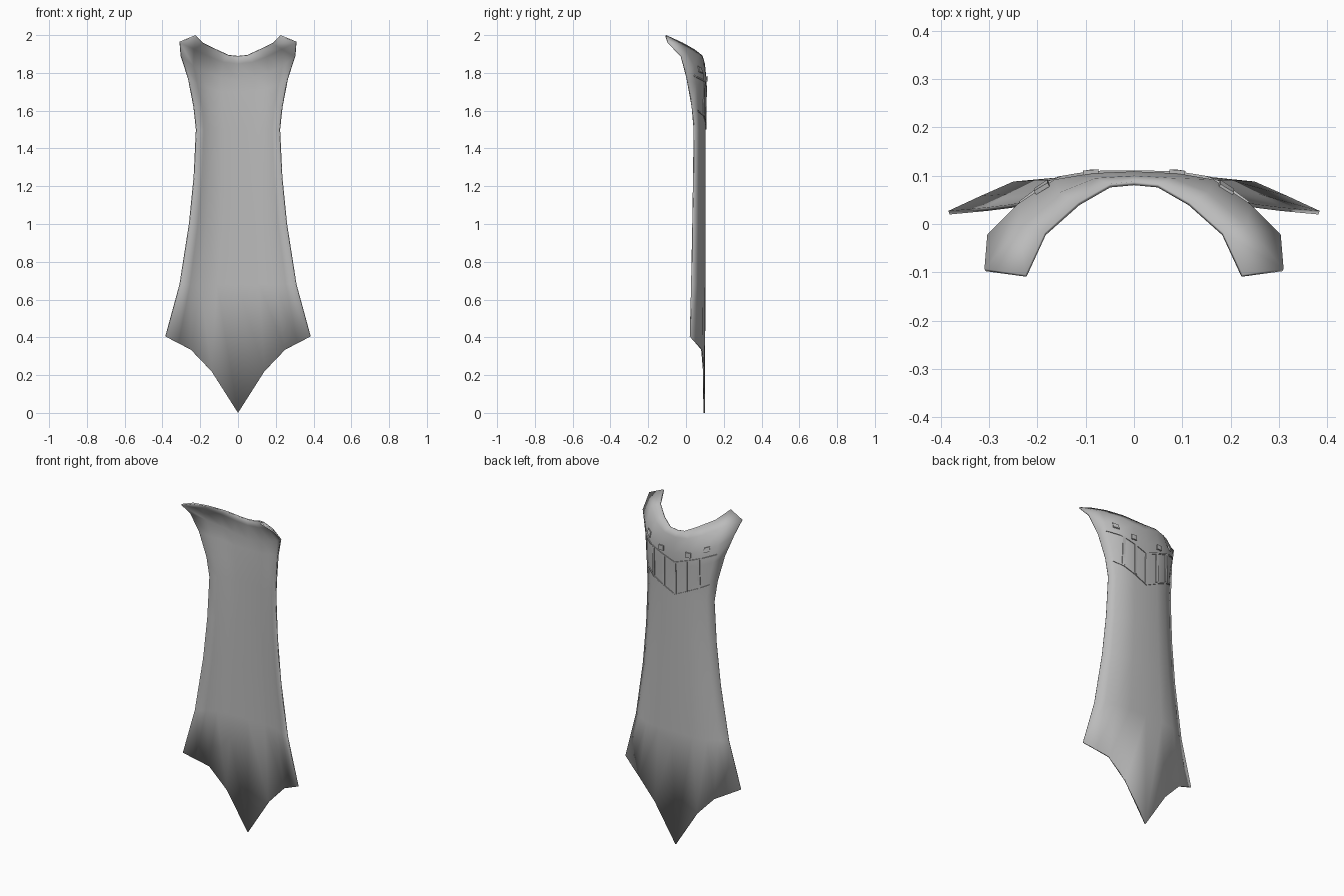
import bpy, bmesh
from mathutils import Vector
from mathutils.bvhtree import BVHTree

if "Cube" in bpy.data.objects:
    bpy.data.objects.remove(bpy.data.objects["Cube"])

grey = bpy.data.materials.new("cloth grey")
grey.diffuse_color = (0.5, 0.5, 0.5, 1)
grey.use_nodes = True
grey.node_tree.nodes["Principled BSDF"].inputs["Base Color"].default_value = grey.diffuse_color


def make_object(name, verts, faces, thickness, offset):
    mesh = bpy.data.meshes.new(name)
    mesh.from_pydata(verts, [], faces)
    mesh.materials.append(grey)
    ob = bpy.data.objects.new(name, mesh)
    bpy.context.collection.objects.link(ob)
    solid = ob.modifiers.new("thickness", 'SOLIDIFY')
    solid.thickness = thickness
    solid.offset = offset
    return ob


def grid_faces(rows, cols):
    return [(r * cols + c, r * cols + c + 1, (r + 1) * cols + c + 1, (r + 1) * cols + c)
            for r in range(rows - 1) for c in range(cols - 1)]


# Collar rows, from centre to right edge
rows = [
    [(0, .088, 1.89), (.05, .083, 1.895), (.115, .045, 1.925), (.185, -.018, 1.96), (.225, -.105, 2.0)],
    [(0, .100, 1.85), (.08, .095, 1.86), (.155, .065, 1.89), (.235, -.005, 1.93), (.31, -.093, 1.965)],
    [(0, .109, 1.76), (.09, .105, 1.775), (.165, .092, 1.80), (.24, .042, 1.84), (.304, -.022, 1.89)],
    [(0, .106, 1.70), (.09, .104, 1.70), (.165, .092, 1.72), (.22, .055, 1.74), (.265, .008, 1.77)],
]
# Body rows: height, half width, edge depth
for z, w, y in [(1.62, .236, .036), (1.5, .223, .047), (1.25, .235, .044), (1.0, .26, .04), (.68, .31, .034)]:
    rows.append([(0, .103, z), (.36 * w, .102, z), (.65 * w, .091, z),
                 (.83 * w, (.091 + y) / 2, z), (w, y, z)])
# Pointed hem
rows.append([(0, .1, 0), (.14, .098, .22), (.25, .088, .335), (.318, .058, .37), (.385, .027, .405)])

# Cape sheet, mirrored about the centre line
verts = []
for row in rows:
    verts += [(-x, y, z) for x, y, z in reversed(row[1:])] + row
faces = grid_faces(len(rows), 9)
cape = make_object("cape", verts, faces, .008, -1)
bpy.context.view_layer.objects.active = cape
cape.select_set(True)
bpy.ops.object.shade_smooth_by_angle(angle=0.5)
cape.select_set(False)
tree = BVHTree.FromPolygons([Vector(v) for v in verts], faces)


def plate(name, a, b, width, upright, height=.006, n=8):
    """Thin raised strip from a to b (x, z), laid on the back of the cape."""
    pts = []
    for side in (1, -1):
        for i in range(n + 1):
            t = i / n
            x, z = a[0] + (b[0] - a[0]) * t, a[1] + (b[1] - a[1]) * t
            if upright:
                x += side * width / 2
            else:
                z += side * width / 2
            hit = tree.ray_cast(Vector((x, 1, z)), Vector((0, -1, 0)))[0]
            pts.append((x, (hit.y if hit else .05) - .001, z))
    fs = grid_faces(2, n + 1)
    if upright:  # keep the outside facing back
        fs = [f[::-1] for f in fs] if a[1] < b[1] else fs
    ob = make_object(name, pts, fs, height, 1)
    bm = bmesh.new()
    bm.from_mesh(ob.data)
    bm.normal_update()
    if sum(f.normal.y for f in bm.faces) < 0:
        bmesh.ops.reverse_faces(bm, faces=bm.faces[:])
    bm.to_mesh(ob.data)
    bm.free()


for side, label in ((-1, "left"), (1, "right")):
    # Seams above and below the ribbed back panel
    plate("upper_seam_" + label, (0, 1.70), (side * .235, 1.785), .008, False)
    plate("lower_seam_" + label, (0, 1.505), (side * .2, 1.60), .008, False)
    # Upright ribs
    for x in (.075, .15):
        plate("rib_" + label, (side * x, 1.51 + .47 * x), (side * x, 1.70 + .36 * x), .016, True)
    # Small collar tabs
    plate("inner_tab_" + label, (side * .073, 1.768), (side * .105, 1.768), .028, False, .009, 2)
    plate("outer_tab_" + label, (side * .175, 1.81), (side * .203, 1.82), .028, False, .009, 2)
plate("centre_rib", (0, 1.51), (0, 1.70), .016, True)
